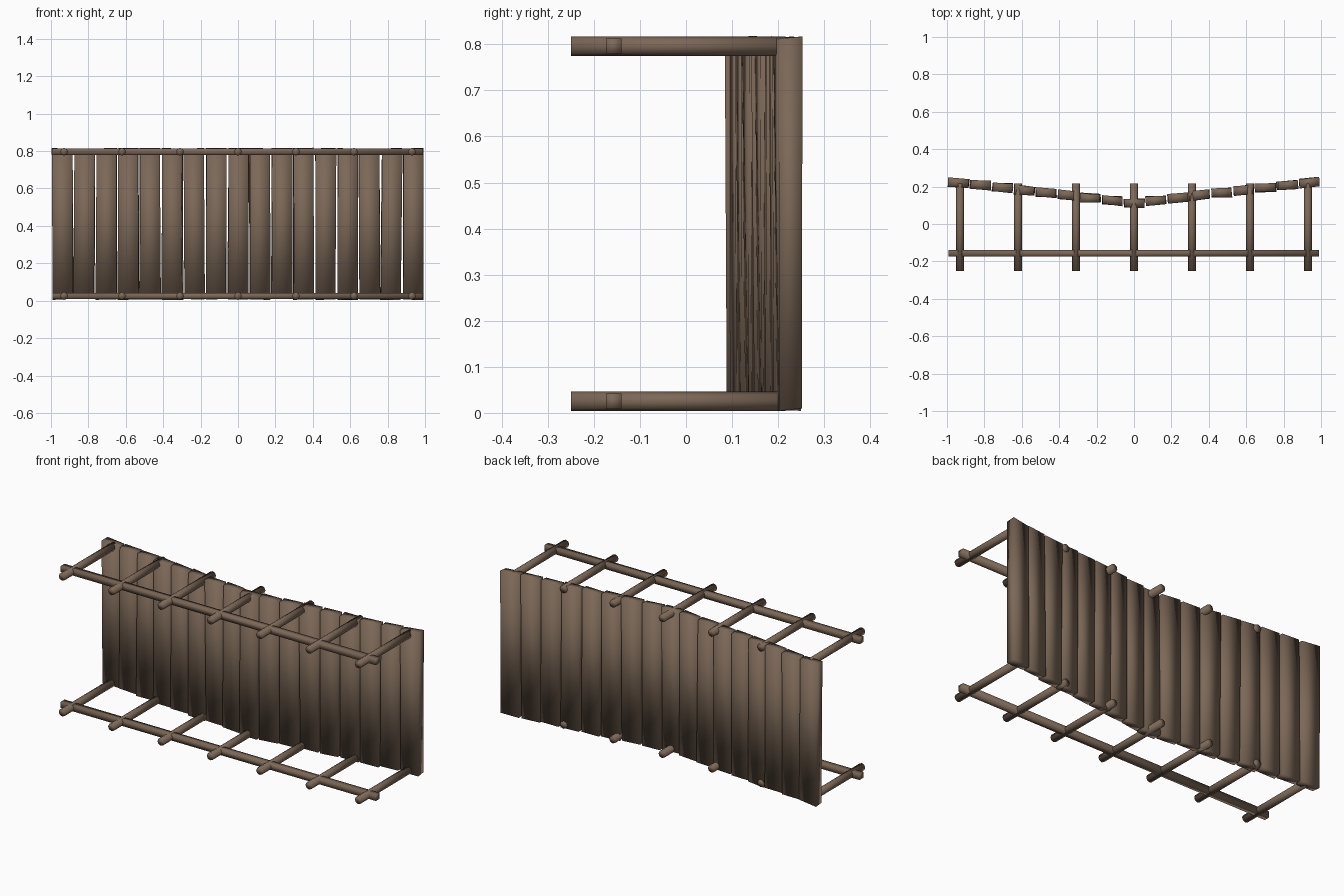
import bpy, bmesh, math, random
from mathutils import Matrix, Vector

random.seed(7)
cube = bpy.data.objects.get("Cube")
if cube:
    bpy.data.objects.remove(cube, do_unlink=True)

wood = bpy.data.materials.new("weathered brown wood")
wood.use_nodes = True
COLOUR = (0.2, 0.138, 0.095, 1)
wood.diffuse_color = COLOUR
wood.node_tree.nodes["Principled BSDF"].inputs["Base Color"].default_value = COLOUR


def finish(bm, name):
    bmesh.ops.recalc_face_normals(bm, faces=bm.faces)
    for f in bm.faces:
        f.smooth = True
    mesh = bpy.data.meshes.new(name)
    bm.to_mesh(mesh)
    bm.free()
    mesh.materials.append(wood)
    obj = bpy.data.objects.new(name, mesh)
    bpy.context.collection.objects.link(obj)
    return obj


def plank(name, centre, width, depth, height, turn, lean):
    """Hand-cut board: a box with slightly uneven corners."""
    bm = bmesh.new()
    bmesh.ops.create_cube(bm, size=1)
    for v in bm.verts:
        v.co = Vector((v.co.x * width, v.co.y * depth, v.co.z * height))
        v.co += Vector((random.uniform(-1, 1) * 0.003,
                        random.uniform(-1, 1) * 0.004,
                        random.uniform(-1, 1) * 0.004))
    place = Matrix.Translation(centre) @ Matrix.Rotation(turn, 4, "Z") @ Matrix.Rotation(lean, 4, "Y")
    bm.transform(place)
    return finish(bm, name)


def pole(name, centre, radius, length):
    """Round pole lying along y."""
    bm = bmesh.new()
    bmesh.ops.create_cone(bm, cap_ends=True, segments=8, radius1=radius,
                          radius2=radius, depth=length)
    bm.transform(Matrix.Translation(centre) @ Matrix.Rotation(math.pi / 2, 4, "X"))
    return finish(bm, name)


def rail(name, centre, length, side):
    """Square bar lying along x."""
    bm = bmesh.new()
    bmesh.ops.create_cube(bm, size=1)
    bm.transform(Matrix.Translation(centre) @ Matrix.Diagonal((length, side, side, 1)))
    return finish(bm, name)


# Planks, sagging towards the middle
for i in range(-8, 9):
    x = i * 0.1172
    y = 0.112 + 0.0138 * abs(i)
    slope = 0.05 * (i > 0) - 0.05 * (i < 0)
    plank(f"plank_{i + 9}", (x, y, 0.411), 0.108, 0.048, 0.806,
          slope + random.uniform(-0.04, 0.04), random.uniform(-0.007, 0.007))

# Upper and lower frames
for level, z in (("lower", 0.025), ("upper", 0.796)):
    rail(f"{level}_rail", (-0.002, -0.157, z), 1.98, 0.034)
    for i in range(-3, 4):
        pole(f"{level}_cross_pole_{i + 4}", (i * 0.31, -0.017, z), 0.021, 0.466)
